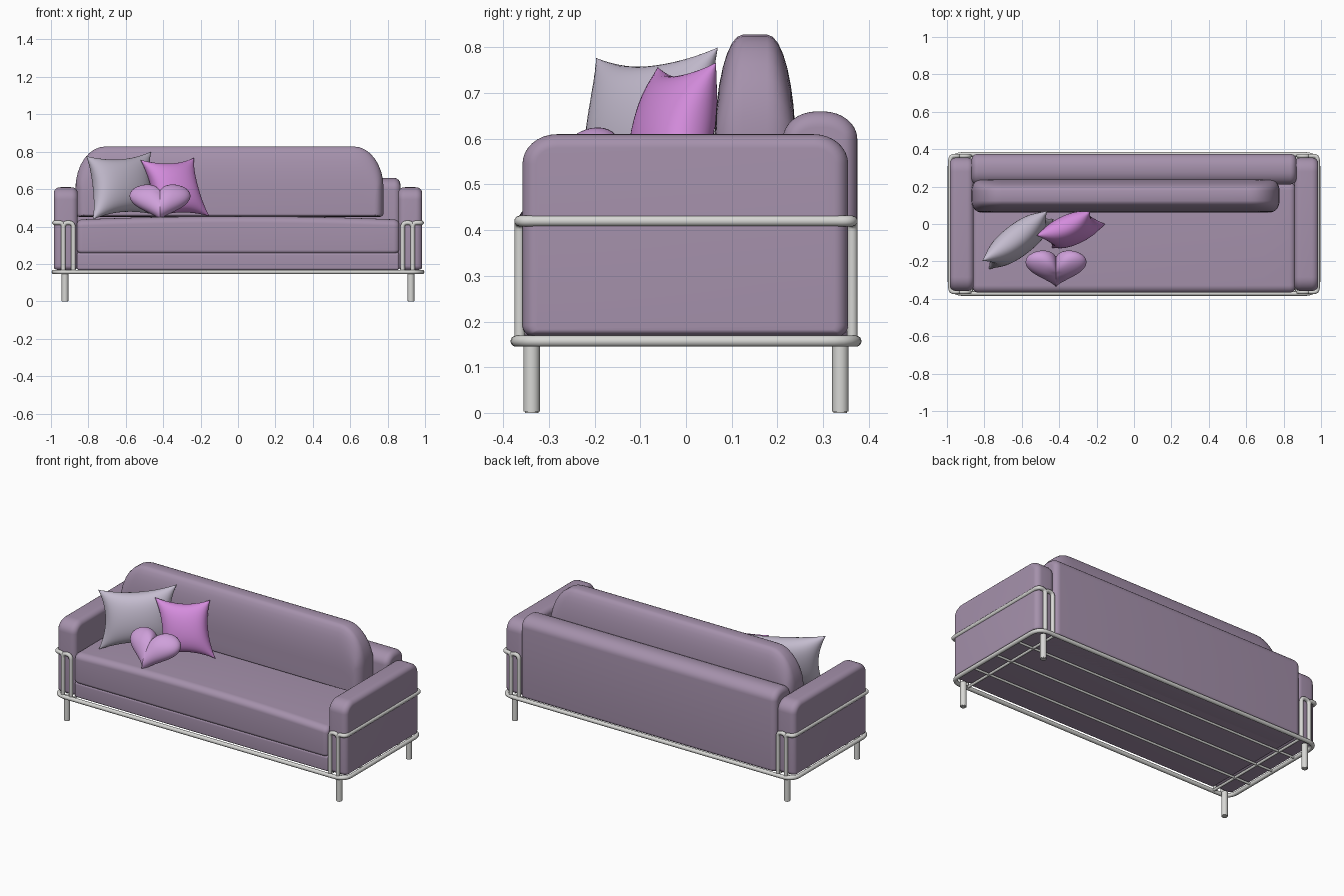
import bpy, bmesh, math
from mathutils import Vector

if "Cube" in bpy.data.objects:
    bpy.data.objects.remove(bpy.data.objects["Cube"])


def material(name, rgb):
    m = bpy.data.materials.new(name)
    m.diffuse_color = (*rgb, 1)
    m.use_nodes = True
    m.node_tree.nodes["Principled BSDF"].inputs["Base Color"].default_value = m.diffuse_color
    return m


PURPLE = material("mauve fabric", (0.376, 0.283, 0.41))
GREY = material("pale lilac fabric", (0.56, 0.51, 0.63))
PINK = material("orchid fabric", (0.658, 0.262, 0.72))
HEART = material("light orchid fabric", (0.62, 0.35, 0.70))
METAL = material("pale metal", (0.68, 0.68, 0.66))


def finish(name, bm, mat, angle=50):
    bmesh.ops.remove_doubles(bm, verts=bm.verts, dist=0.0002)
    bmesh.ops.recalc_face_normals(bm, faces=bm.faces)
    me = bpy.data.meshes.new(name)
    bm.to_mesh(me)
    bm.free()
    ob = bpy.data.objects.new(name, me)
    bpy.context.collection.objects.link(ob)
    me.materials.append(mat)
    bpy.ops.object.select_all(action='DESELECT')
    ob.select_set(True)
    bpy.context.view_layer.objects.active = ob
    bpy.ops.object.shade_smooth_by_angle(angle=math.radians(angle))
    return ob


def outline(u0, u1, v0, v1, bot, top, n=8):
    """Rounded rectangle; bot and top are (ru, rv) corner radii."""
    pts = []
    for cu, su, cv, sv, (ru, rv), a0 in (
            (u1, -1, v0, 1, bot, -90), (u1, -1, v1, -1, top, 0),
            (u0, 1, v1, -1, top, 90), (u0, 1, v0, 1, bot, 180)):
        for i in range(n + 1):
            a = math.radians(a0 + 90 * i / n)
            pts.append((cu + su * ru + ru * math.cos(a), cv + sv * rv + rv * math.sin(a)))
    return pts


def slab(name, axis, u, v, w, bot, top, edge, inset, crown=0.0):
    """Rounded block: outline in (u, v) lofted along axis w, ends rounded off.
    inset = (side, bottom, top) shrink of the outline at both ends."""
    n = 8
    steps = [(w[0] + edge * (1 - math.sin(k / n * math.pi / 2)),
              1 - math.cos(k / n * math.pi / 2)) for k in range(n, -1, -1)]
    mid = [(w[0] + edge + (w[1] - w[0] - 2 * edge) * k / 12, 0) for k in range(1, 12)] if crown else []
    rings = steps + mid + [(w[0] + w[1] - d, f) for d, f in reversed(steps)]
    bm = bmesh.new()
    loops = []
    for d, f in rings:
        s, b, t = (i * f for i in inset)
        t -= crown * (1 - (2 * (d - w[0]) / (w[1] - w[0]) - 1) ** 2)

        def shrink(r, i):
            return (max(r[0] - s, 0.3 * r[0]), max(r[1] - max(i, 0), 0.3 * r[1]))
        pts = outline(u[0] + s, u[1] - s, v[0] + b, v[1] - t, shrink(bot, b), shrink(top, t))
        loops.append([bm.verts.new((d, p, q) if axis == 'x' else (p, d, q)) for p, q in pts])
    for a, b in zip(loops, loops[1:]):
        for i in range(len(a)):
            j = (i + 1) % len(a)
            bm.faces.new((a[i], a[j], b[j], b[i]))
    bm.faces.new(loops[0])
    bm.faces.new(loops[-1])
    return finish(name, bm, PURPLE)


def tube(name, pts, radius, fillet=0.03, closed=False):
    """Round tube along a path with filleted corners."""
    pts = [Vector(p) for p in pts]
    path = []
    for i, p in enumerate(pts):
        if not closed and i in (0, len(pts) - 1):
            path.append(p)
            continue
        a, b = pts[i - 1] - p, pts[(i + 1) % len(pts)] - p
        r = min(fillet, 0.48 * a.length, 0.48 * b.length)
        s, e = p + a.normalized() * r, p + b.normalized() * r
        path += [s * (1 - t) ** 2 + p * 2 * t * (1 - t) + e * t * t for t in [k / 6 for k in range(7)]]
    cu = bpy.data.curves.new(name, 'CURVE')
    cu.dimensions = '3D'
    cu.bevel_depth = radius
    cu.bevel_resolution = 3
    cu.use_fill_caps = True
    sp = cu.splines.new('POLY')
    sp.points.add(len(path) - 1)
    for q, p in zip(sp.points, path):
        q.co = (*p, 1)
    sp.use_cyclic_u = closed
    ob = bpy.data.objects.new(name, cu)
    bpy.context.collection.objects.link(ob)
    cu.materials.append(METAL)
    bpy.ops.object.select_all(action='DESELECT')
    ob.select_set(True)
    bpy.context.view_layer.objects.active = ob
    bpy.ops.object.convert(target='MESH')
    bpy.ops.object.shade_smooth_by_angle(angle=math.radians(50))


def pillow(name, tl, tr, br, half, mat, pinch=0.18, n=24):
    """Square cushion through three of its corners."""
    tl, tr, br = Vector(tl), Vector(tr), Vector(br)
    c, U, V = (tl + br) / 2, (tr - tl) / 2, (tr - br) / 2
    N = U.cross(V).normalized()
    bm = bmesh.new()
    for side in (1, -1):
        g = []
        for i in range(n + 1):
            a = -math.cos(math.pi * i / n)
            row = []
            for j in range(n + 1):
                b = -math.cos(math.pi * j / n)
                h = half * max(0, (1 - a * a) * (1 - b * b)) ** 0.5
                row.append(bm.verts.new(c + U * a * (1 - pinch * (1 - b * b) * a * a)
                                        + V * b * (1 - pinch * (1 - a * a) * b * b) + N * h * side))
            g.append(row)
        for i in range(n):
            for j in range(n):
                bm.faces.new((g[i][j], g[i + 1][j], g[i + 1][j + 1], g[i][j + 1]))
    finish(name, bm, mat, 80)


def heart(name, c, up, half, n=64, m=12):
    """Puffy heart with a crease down the middle."""
    c, up = Vector(c), Vector(up).normalized()
    N = Vector((1, 0, 0)).cross(up)
    bm = bmesh.new()
    for side in (1, -1):
        rings = []
        for k in range(1, m + 1):
            s = math.sin(k / m * math.pi / 2)
            ring = []
            for i in range(n):
                t = 2 * math.pi * i / n
                x = 0.0102 * 16 * math.sin(t) ** 3 * s
                y = 0.0085 * s * (13 * math.cos(t) - 5 * math.cos(2 * t) - 2 * math.cos(3 * t) - math.cos(4 * t))
                h = half * math.sqrt(max(0, 1 - s * s)) * (0.82 + 0.18 * min(1, abs(x) / 0.05) ** 0.6)
                ring.append(bm.verts.new(c + Vector((x, 0, 0)) + up * y + N * h * side))
            rings.append(ring)
        for a, b in zip(rings, rings[1:]):
            for i in range(n):
                j = (i + 1) % n
                bm.faces.new((a[i], a[j], b[j], b[i]))
        mid = bm.verts.new(c + N * half * side * 0.82)
        for i in range(n):
            bm.faces.new((mid, rings[0][i], rings[0][(i + 1) % n]))
    finish(name, bm, HEART, 80)


# upholstered body
slab("base", 'x', (-0.36, 0.36), (0.167, 0.262), (-0.86, 0.86), (0.012, 0.012), (0.015, 0.015), 0.012, (0.01, 0.01, 0.01))
slab("seat", 'x', (-0.367, 0.22), (0.255, 0.437), (-0.86, 0.86), (0.02, 0.02), (0.04, 0.035), 0.03, (0.02, 0.02, 0.02), 0.018)
slab("backrest", 'x', (0.212, 0.375), (0.167, 0.66), (-0.868, 0.868), (0.02, 0.02), (0.075, 0.06), 0.035, (0.03, 0.02, 0.035))
slab("back_cushion", 'y', (-0.868, 0.778), (0.452, 0.828), (0.062, 0.24), (0.02, 0.02), (0.16, 0.22), 0.062, (0.05, 0.012, 0.25))
for side, label in ((-1, "left"), (1, "right")):
    w = sorted((side * 0.857, side * 0.985))
    slab(label + "_arm", 'x', (-0.358, 0.355), (0.167, 0.61), w, (0.025, 0.025), (0.075, 0.065), 0.035, (0.03, 0.015, 0.03))

# loose pillows
pillow("grey_pillow", (-0.812, -0.197, 0.777), (-0.465, 0.07, 0.80), (-0.43, 0.025, 0.46), 0.083, GREY)
pillow("pink_pillow", (-0.522, -0.062, 0.757), (-0.236, 0.066, 0.767), (-0.153, 0.0, 0.455), 0.075, PINK)
heart("heart_pillow", (-0.417, -0.228, 0.54), (0, 0.72, 0.69), 0.066)

# tubular frame
Z = 0.157
tube("bottom_frame", [(-0.984, -0.372, Z), (0.984, -0.372, Z), (0.984, 0.372, Z), (-0.984, 0.372, Z)], 0.0125, 0.07, True)
for i, y in enumerate((-0.186, 0, 0.186)):
    tube(f"long_rod_{i}", [(-0.975, y, Z), (0.975, y, Z)], 0.007)
for s, label in ((-1, "left"), (1, "right")):
    tube(label + "_cross_rod", [(s * 0.87, -0.37, Z), (s * 0.87, 0.37, Z)], 0.008)
    a, b = s * 0.934, s * 0.982
    tube(label + "_arm_rail", [(a, -0.364, Z), (a, -0.364, 0.42), (b, -0.364, 0.42),
                               (b, 0.364, 0.42), (a, 0.364, 0.42), (a, 0.364, Z)], 0.012, 0.028)
    for t, end in ((-1, "front"), (1, "back")):
        y = t * 0.364
        tube(f"{label}_{end}_hoop", [(s * 0.88, y, Z), (s * 0.88, y, 0.42), (a, y, 0.42), (a, y, Z)], 0.012, 0.026)
        # leg
        bm = bmesh.new()
        bmesh.ops.create_cone(bm, cap_ends=True, segments=24, radius1=0.018, radius2=0.018, depth=0.155)
        bmesh.ops.bevel(bm, geom=[e for e in bm.edges if abs(e.verts[0].co.z - e.verts[1].co.z) < 0.01],
                        offset=0.003, segments=2, affect='EDGES')
        bmesh.ops.translate(bm, verts=bm.verts, vec=(s * 0.925, t * 0.338, 0.0775))
        finish(f"{label}_{end}_leg", bm, METAL)
